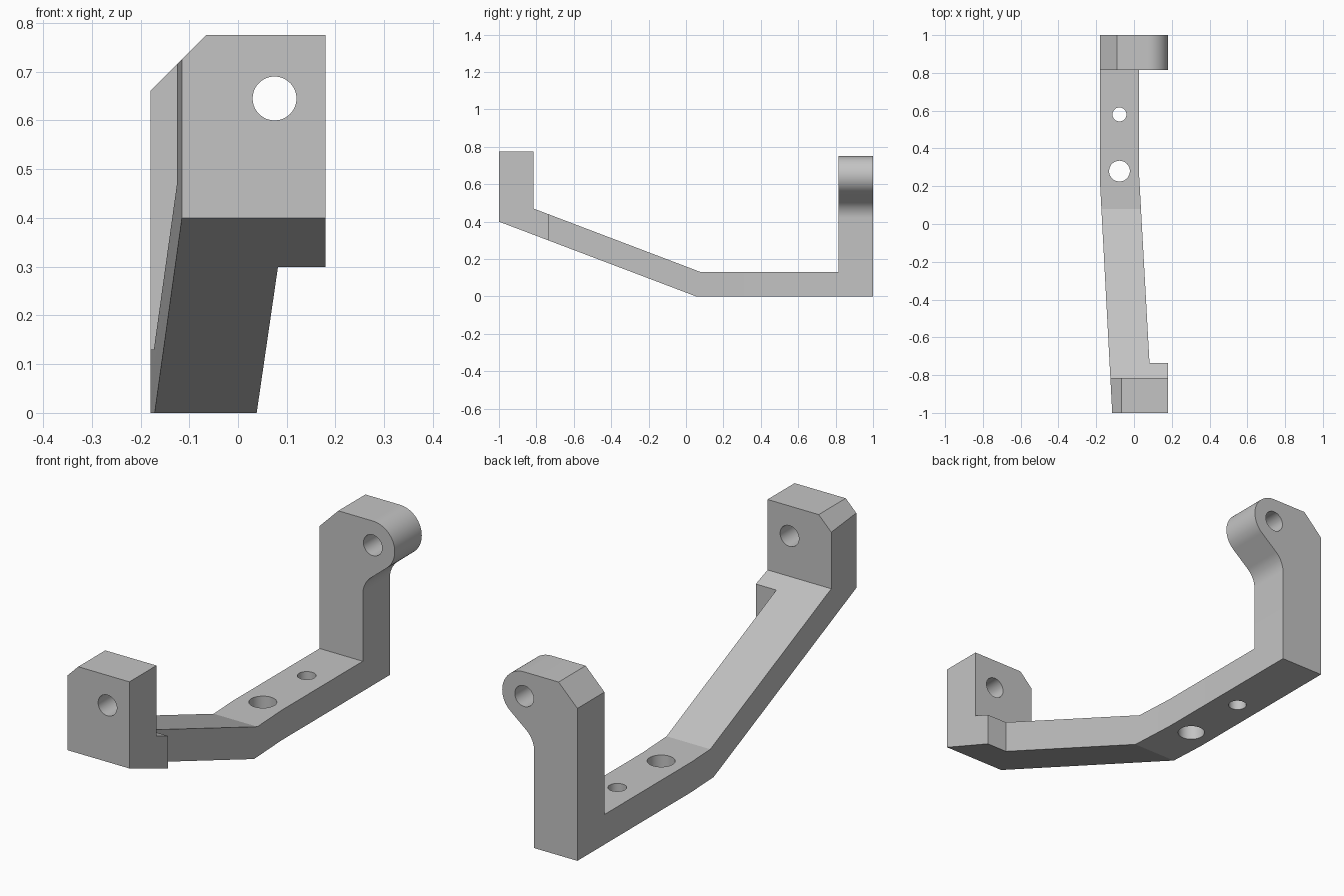
import bpy, bmesh, math
from mathutils import Vector

cube = bpy.data.objects.get("Cube")
if cube:
    bpy.data.objects.remove(cube, do_unlink=True)

grey = bpy.data.materials.new("light_grey")
grey.use_nodes = True
colour = (0.55, 0.55, 0.55, 1)
grey.diffuse_color = colour
grey.node_tree.nodes["Principled BSDF"].inputs["Base Color"].default_value = colour


def prism(name, outline, axis, low, high):
    """Extrude a 2D outline along x, y or z."""
    place = {"x": lambda a, b, d: (d, a, b),
             "y": lambda a, b, d: (a, d, b),
             "z": lambda a, b, d: (a, b, d)}[axis]
    bm = bmesh.new()
    face = bm.faces.new([bm.verts.new(place(a, b, low)) for a, b in outline])
    grown = bmesh.ops.extrude_face_region(bm, geom=[face])
    moved = [v for v in grown["geom"] if isinstance(v, bmesh.types.BMVert)]
    bmesh.ops.translate(bm, verts=moved, vec=Vector(place(0, 0, high - low)))
    bmesh.ops.recalc_face_normals(bm, faces=bm.faces)
    mesh = bpy.data.meshes.new(name)
    bm.to_mesh(mesh)
    bm.free()
    mesh.materials.append(grey)
    obj = bpy.data.objects.new(name, mesh)
    bpy.context.collection.objects.link(obj)
    return obj


def arc(cx, cy, r, start, end, steps):
    angles = [math.radians(start + (end - start) * i / steps) for i in range(steps + 1)]
    return [(cx + r * math.cos(a), cy + r * math.sin(a)) for a in angles]


def hole(cx, cy, r, axis, low, high):
    return prism("hole_cutter", arc(cx, cy, r, 0, 352.5, 47), axis, low, high)


def carve(obj, cutter, operation="DIFFERENCE"):
    """Apply a boolean and discard the cutter."""
    cutter.hide_render = True
    mod = obj.modifiers.new("carve", "BOOLEAN")
    mod.operation, mod.solver, mod.object = operation, "EXACT", cutter
    bpy.ops.object.select_all(action="DESELECT")
    bpy.context.view_layer.objects.active = obj
    obj.select_set(True)
    bpy.ops.object.modifier_apply(modifier=mod.name)
    bpy.data.objects.remove(cutter, do_unlink=True)


PIVOT_X, PIVOT_Z, BORE = 0.075, 0.645, 0.045
LEFT, COLUMN, RIGHT = -0.18, 0.027, 0.18
POST_Y = 0.815

# Front block and bent arm: side profile trimmed by the plan outline
arm = prism("arm_with_front_block",
            [(-1, 0.4), (0.055, 0), (POST_Y, 0), (POST_Y, 0.13), (0.08, 0.13),
             (-POST_Y, 0.47), (-POST_Y, 0.775), (-1, 0.775)], "x", -0.3, 0.3)
plan = prism("plan_cutter",
             [(LEFT, 1.1), (LEFT, 0.22), (-0.11, -1.1), (RIGHT, -1.1),
              (RIGHT, -0.735), (0.082, -0.735), (COLUMN, 0.26), (COLUMN, 1.1)],
             "z", -0.1, 1)
carve(arm, plan, "INTERSECT")

# Chamfered corner of the front block
carve(arm, prism("chamfer_cutter", [(-0.24, 0.6), (0.06, 0.9), (-0.24, 0.9)],
                 "y", -1.1, -0.7))

# Bore in the front block and two mounting holes in the arm
carve(arm, hole(PIVOT_X, PIVOT_Z, BORE, "y", -1.1, -0.7))
for y, r in ((0.28, 0.055), (0.58, 0.037)):
    carve(arm, hole(-0.077, y, r, "z", -0.1, 0.3))

# Rear post: fillet flowing into a rounded eye, with a chamfer opposite
R = 0.105
outline = [(LEFT, 0), (COLUMN, 0)]
outline += arc(COLUMN + R, 0.42, R, 180, 129.4, 12)
outline += arc(PIVOT_X, PIVOT_Z, R, -50.6, 90, 28)
outline += [(-0.09, PIVOT_Z + R), (LEFT, 0.66)]
post = prism("rear_post", outline, "y", POST_Y, 1)
carve(post, hole(PIVOT_X, PIVOT_Z, BORE, "y", 0.7, 1.1))

# Smooth the curved walls and keep the edges crisp
bpy.ops.object.select_all(action="DESELECT")
for obj in (arm, post):
    obj.select_set(True)
bpy.context.view_layer.objects.active = arm
bpy.ops.object.shade_smooth_by_angle(angle=math.radians(15))
